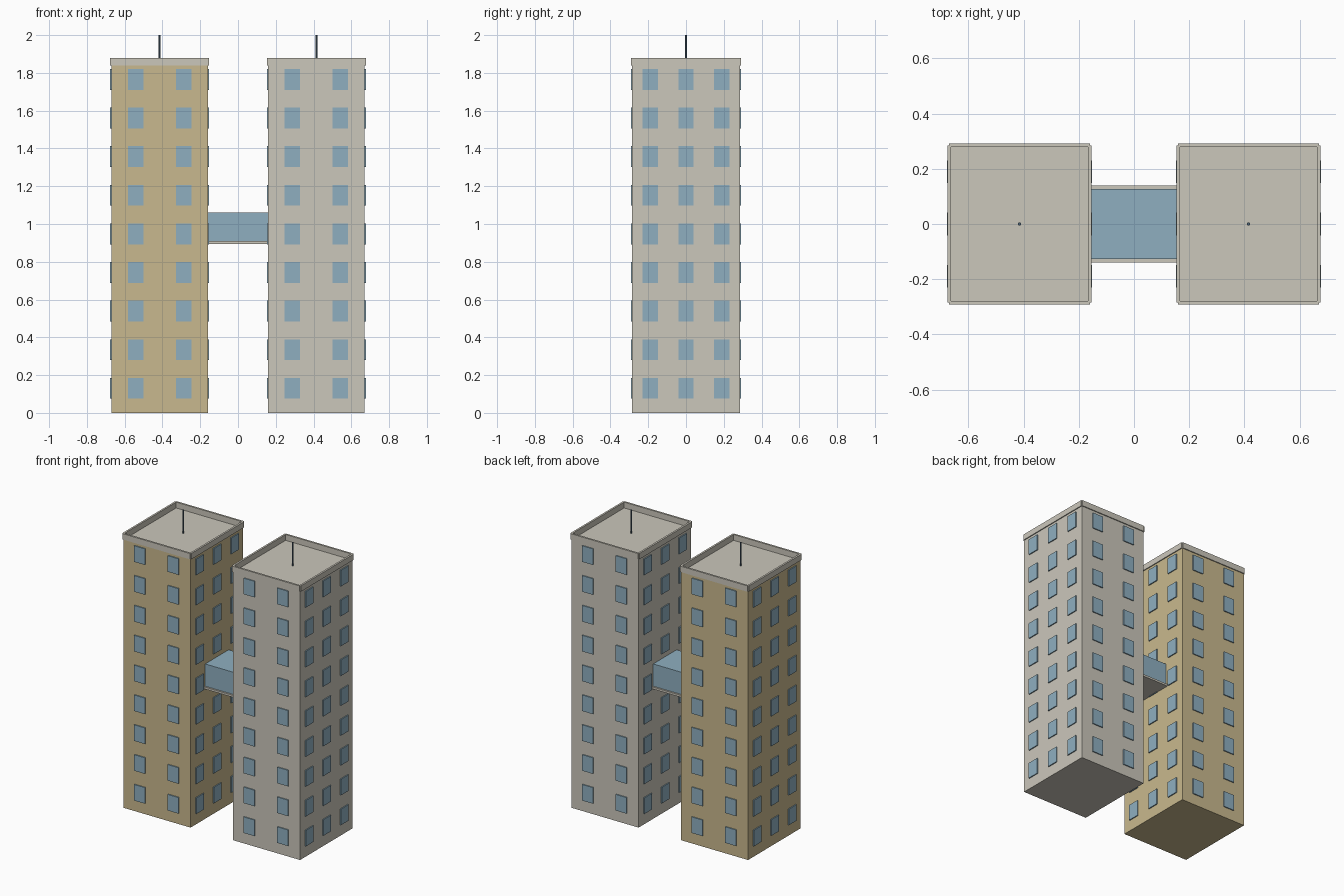
import bpy
import bmesh
from mathutils import Matrix, Vector

cube = bpy.data.objects.get("Cube")
if cube:
    bpy.data.objects.remove(cube, do_unlink=True)


def material(name, rgb):
    # rgb is given as 0-255 display values and stored as linear
    lin = [((c / 255 + 0.055) / 1.055) ** 2.4 for c in rgb] + [1.0]
    mat = bpy.data.materials.new(name)
    mat.use_nodes = True
    mat.diffuse_color = lin
    mat.node_tree.nodes["Principled BSDF"].inputs["Base Color"].default_value = lin
    return mat


GREY = material("pale_concrete", (203, 199, 187))
TAN = material("tan_render", (201, 185, 142))
GLASS = material("blue_glass", (143, 175, 192))
METAL = material("dark_metal", (76, 98, 115))

HALF_X, HALF_Y, WALL_TOP = 0.255, 0.285, 1.84
TOWER_X = 0.415
FLOORS = 9
FLOOR_H = WALL_TOP / FLOORS


def add_box(bm, centre, size):
    mat = Matrix.Translation(Vector(centre)) @ Matrix.Diagonal((*size, 1))
    bmesh.ops.create_cube(bm, size=1, matrix=mat)


def finish(bm, name, *mats):
    mesh = bpy.data.meshes.new(name)
    bm.to_mesh(mesh)
    bm.free()
    for m in mats:
        mesh.materials.append(m)
    obj = bpy.data.objects.new(name, mesh)
    bpy.context.collection.objects.link(obj)
    return obj


def boxes(name, mat, items):
    bm = bmesh.new()
    for centre, size in items:
        add_box(bm, centre, size)
    return finish(bm, name, mat)


def tower(side, cx, wall_mat):
    # Walls, with a concrete roof face on top
    bm = bmesh.new()
    add_box(bm, (cx, 0, WALL_TOP / 2), (2 * HALF_X, 2 * HALF_Y, WALL_TOP))
    bm.normal_update()
    for f in bm.faces:
        f.material_index = 1 if f.normal.z > 0.5 else 0
    finish(bm, side + "_tower_walls", wall_mat, GREY)

    # Parapet bars centred on the wall edges, leaving notched corners
    t, h = 0.013, 0.04
    z = WALL_TOP + h / 2
    bars = []
    for s in (-1, 1):
        bars.append(((cx, s * HALF_Y, z), (2 * HALF_X, t, h)))
        bars.append(((cx + s * HALF_X, 0, z), (t, 2 * HALF_Y, h)))
    boxes(side + "_parapet", GREY, bars)

    # Raised window panes on all four walls
    w, d, h = 0.082, 0.014, 0.11
    panes = []
    for floor in range(FLOORS):
        z = 0.13 + floor * FLOOR_H
        for s in (-1, 1):
            for col in (-1, 1):
                panes.append(((cx + col * HALF_X / 2, s * HALF_Y, z), (w, d, h)))
            for col in (-1, 0, 1):
                panes.append(((cx + s * HALF_X, col * 0.19, z), (d, w, h)))
    boxes(side + "_windows", GLASS, panes)

    # Rooftop antenna
    bm = bmesh.new()
    length = 2 - WALL_TOP
    bmesh.ops.create_cone(bm, cap_ends=True, segments=8, radius1=0.006, radius2=0.006,
                          depth=length,
                          matrix=Matrix.Translation((cx, 0, WALL_TOP + length / 2)))
    finish(bm, side + "_antenna", METAL)


tower("right", -TOWER_X, TAN)
tower("left", TOWER_X, GREY)

# Enclosed glass bridge on a concrete deck
span = 2 * (TOWER_X - HALF_X)
boxes("bridge_glass", GLASS, [((0, 0, 0.985), (span, 0.254, 0.152))])
boxes("bridge_deck", GREY, [((0, 0, 0.902), (span, 0.278, 0.014))])
